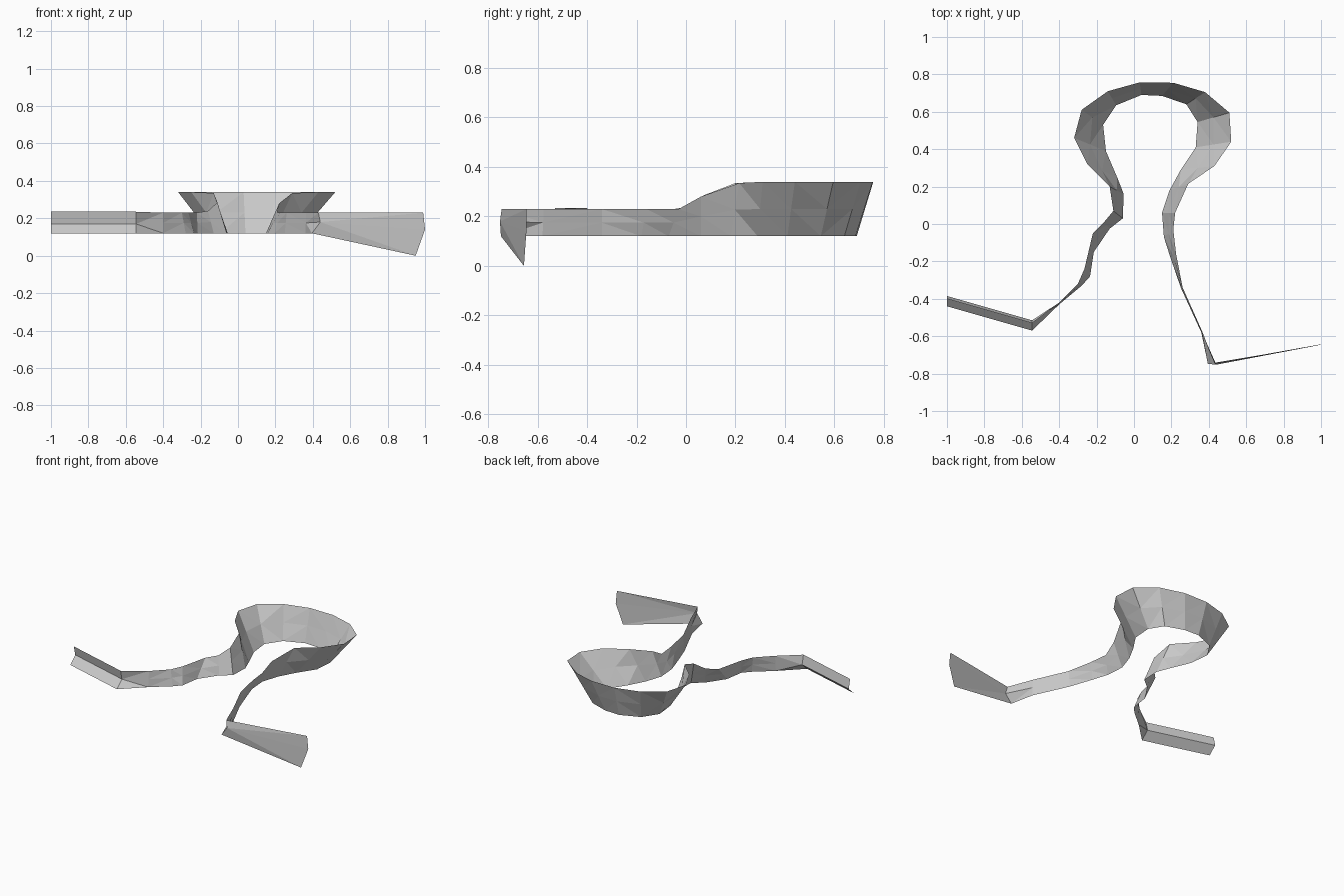
import bpy, bmesh

FLOOR = 0.12


def wall(name, sections):
    """Open flat-shaded ribbon; each section is (top, bottom) or (top, middle, bottom)."""
    bm = bmesh.new()
    rows = []
    for sec in sections:
        top, bottom = sec[0], sec[-1]
        if len(sec) == 3:
            middle = sec[1]
        else:
            middle = [(a + b) / 2 for a, b in zip(top, bottom)]
        rows.append([bm.verts.new(p) for p in (top, middle, bottom)])
    for a, b in zip(rows, rows[1:]):
        for i in range(2):
            bm.faces.new((a[i], a[i + 1], b[i + 1], b[i]))
    bmesh.ops.triangulate(bm, faces=[f for f in bm.faces])
    mesh = bpy.data.meshes.new(name)
    bm.to_mesh(mesh)
    bm.free()
    obj = bpy.data.objects.new(name, mesh)
    bpy.context.collection.objects.link(obj)
    return obj


def sloped(rows):
    """Sections from (top x, top y, top z, bottom x, bottom y) on a level floor."""
    return [((tx, ty, tz), (bx, by, FLOOR)) for tx, ty, tz, bx, by in rows]


# Creased end sections shared by the wings and the stems
left_corner = ((-0.545, -0.53, 0.235), (-0.545, -0.515, 0.17), (-0.545, -0.57, FLOOR))
right_corner = ((0.43, -0.745, 0.23), (0.44, -0.752, 0.18), (0.395, -0.748, FLOOR))

# Bowl sections: sloping wall round the back
left_neck = (-0.13, 0.20, 0.335, -0.055, 0.16)
right_neck = (0.29, 0.215, 0.335, 0.19, 0.18)
bowl = [
    left_neck,
    (-0.25, 0.32, 0.34, -0.09, 0.25),
    (-0.32, 0.46, 0.34, -0.15, 0.39),
    (-0.28, 0.61, 0.34, -0.165, 0.53),
    (-0.14, 0.71, 0.34, -0.095, 0.635),
    (0.03, 0.757, 0.34, 0.04, 0.69),
    (0.21, 0.755, 0.34, 0.15, 0.685),
    (0.38, 0.705, 0.34, 0.28, 0.64),
    (0.51, 0.595, 0.34, 0.34, 0.545),
    (0.52, 0.44, 0.34, 0.33, 0.41),
    (0.43, 0.31, 0.34, 0.25, 0.29),
    right_neck,
]
wall("bowl_wall", sloped(bowl))

# Left stem
left = [
    (-0.40, -0.42, 0.23, -0.40, -0.43),
    (-0.30, -0.32, 0.23, -0.28, -0.33),
    (-0.265, -0.24, 0.23, -0.235, -0.28),
    (-0.22, -0.05, 0.23, -0.215, -0.15),
    (-0.16, 0.01, 0.24, -0.13, -0.025),
    (-0.11, 0.07, 0.285, -0.06, 0.03),
    left_neck,
]
wall("left_stem_wall", [left_corner] + sloped(left))

# Right stem
right = [
    right_neck,
    (0.22, 0.06, 0.28, 0.15, 0.06),
    (0.21, -0.03, 0.23, 0.16, -0.07),
    (0.225, -0.16, 0.23, 0.195, -0.18),
    (0.26, -0.34, 0.23, 0.25, -0.34),
    (0.365, -0.575, 0.23, 0.36, -0.58),
]
wall("right_stem_wall", sloped(right) + [right_corner])

# Flared wings at the front ends
wall("left_wing", [
    ((-1.0, -0.40, 0.235), (-1.0, -0.385, 0.17), (-1.0, -0.44, FLOOR)),
    left_corner,
])
wall("right_wing", [
    right_corner,
    ((0.99, -0.645, 0.23), (1.0, -0.645, 0.14), (0.95, -0.655, 0.0)),
])
